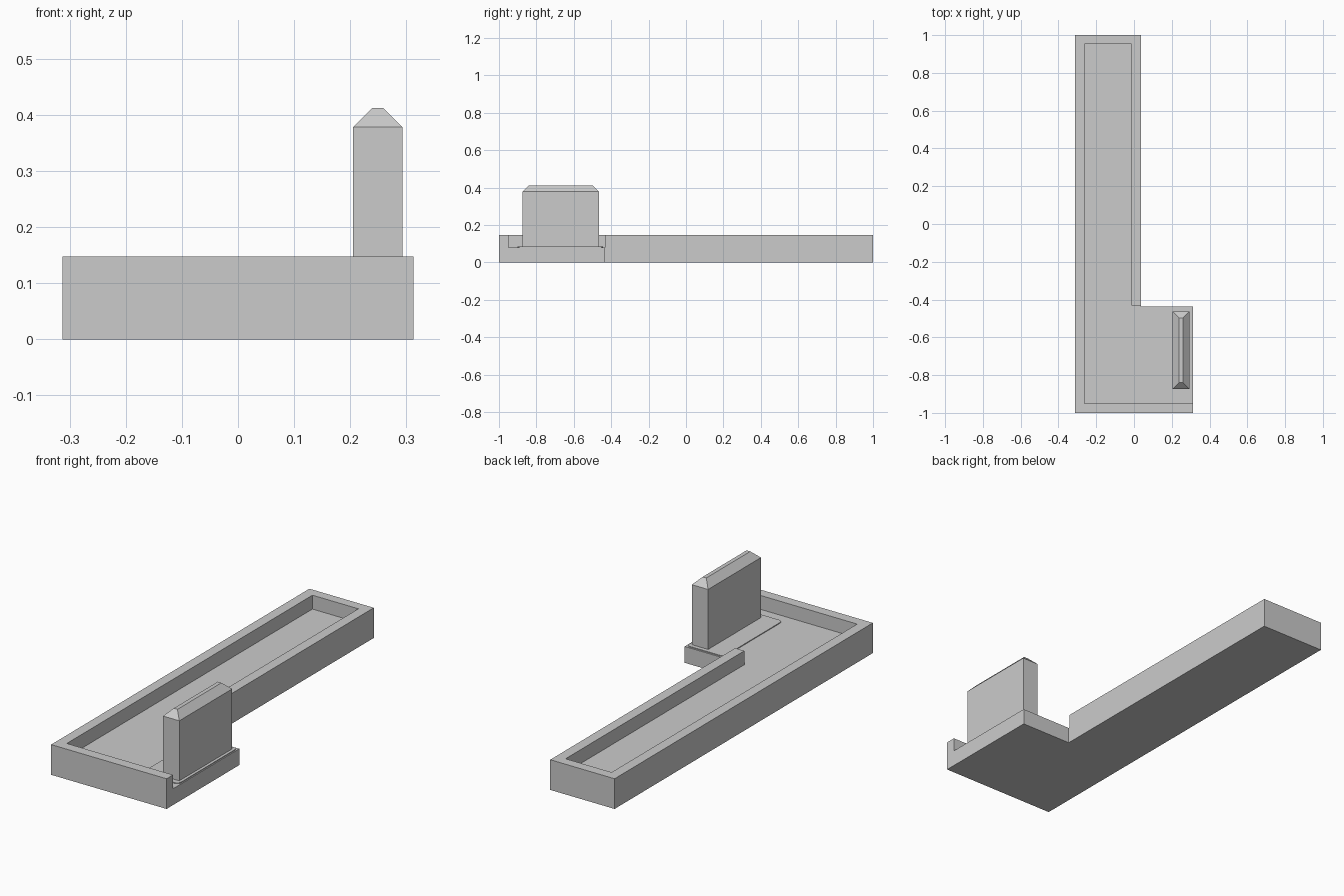
import bpy
import bmesh

cube = bpy.data.objects.get("Cube")
if cube:
    bpy.data.objects.remove(cube, do_unlink=True)

# Single grey material
grey = bpy.data.materials.new("plain_grey")
grey.use_nodes = True
colour = (0.6, 0.6, 0.6, 1)
grey.diffuse_color = colour
grey.node_tree.nodes["Principled BSDF"].inputs["Base Color"].default_value = colour


def prism(name, outline, z0, z1, top_inset=None, corner=0):
    """Extrude an outline upward; optionally add a tapered cap or round the corners."""
    bm = bmesh.new()
    face = bm.faces.new([bm.verts.new((x, y, z0)) for x, y in outline])
    result = bmesh.ops.extrude_face_region(bm, geom=[face])
    for v in result["geom"]:
        if isinstance(v, bmesh.types.BMVert):
            v.co.z = z1
    if corner:
        uprights = [e for e in bm.edges if abs(e.verts[0].co.z - e.verts[1].co.z) > 0]
        bmesh.ops.bevel(bm, geom=uprights, offset=corner, segments=5,
                        profile=0.5, affect="EDGES")
    if top_inset:
        inset, rise = top_inset
        top = max(bm.faces, key=lambda f: f.calc_center_median().z)
        centre = top.calc_center_median()
        cap = bmesh.ops.extrude_face_region(bm, geom=[top])
        bmesh.ops.delete(bm, geom=[top], context="FACES_ONLY")
        for v in cap["geom"]:
            if isinstance(v, bmesh.types.BMVert):
                v.co.x += inset if v.co.x < centre.x else -inset
                v.co.y += inset if v.co.y < centre.y else -inset
                v.co.z += rise
    bmesh.ops.recalc_face_normals(bm, faces=bm.faces)
    mesh = bpy.data.meshes.new(name)
    bm.to_mesh(mesh)
    bm.free()
    mesh.materials.append(grey)
    obj = bpy.data.objects.new(name, mesh)
    bpy.context.collection.objects.link(obj)
    return obj


def rect(x0, x1, y0, y1):
    return [(x0, y0), (x1, y0), (x1, y1), (x0, y1)]


FLOOR = 0.08

# L-shaped tray, hollowed out with one side left open
tray = prism("tray", [(-0.313, -1), (0.313, -1), (0.313, -0.437), (0.036, -0.437),
                      (0.036, 1), (-0.313, 1)], 0, 0.148)
cutter = prism("tray_cutter", [(-0.263, -0.95), (0.4, -0.95), (0.4, -0.432),
                               (-0.014, -0.432), (-0.014, 0.952), (-0.263, 0.952)],
               FLOOR, 0.3)
cutter.hide_render = True
hollow = tray.modifiers.new("hollow", "BOOLEAN")
hollow.operation = "DIFFERENCE"
hollow.solver = "EXACT"
hollow.object = cutter
bpy.context.view_layer.objects.active = tray
bpy.ops.object.modifier_apply(modifier=hollow.name)
bpy.data.objects.remove(cutter, do_unlink=True)

# Thin rounded plate under the upright block
prism("base_plate", rect(0.106, 0.307, -0.9, -0.444), FLOOR - 0.01, FLOOR + 0.004, corner=0.02)

# Upright block with chamfered top
prism("upright_block", rect(0.205, 0.293, -0.873, -0.464), FLOOR - 0.005, 0.378,
      top_inset=(0.034, 0.034))
